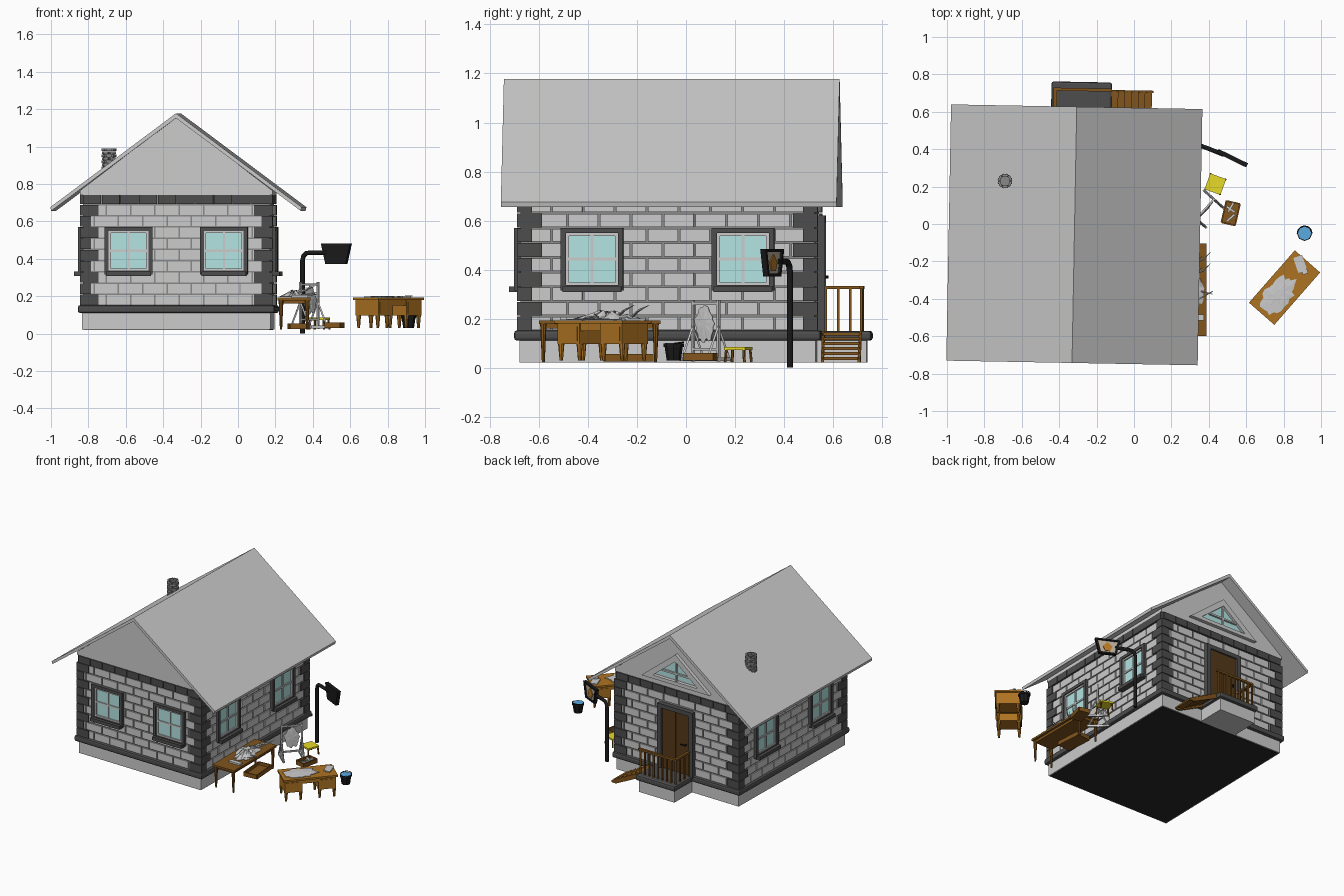
import bpy, bmesh, random
from math import radians, sin, cos, pi
from mathutils import Matrix, Vector

if "Cube" in bpy.data.objects:
    bpy.data.objects.remove(bpy.data.objects["Cube"])

random.seed(4)
T, I4 = Matrix.Translation, Matrix()
Rz = lambda a: Matrix.Rotation(radians(a), 4, 'Z')
MATS = {}
COL = dict(dark=(.075, .075, .075), mortar=(.25, .25, .25), glass=(.45, .78, .76), door=(.09, .04, .01),
           wood=(.22, .09, .012), desk=(.42, .17, .015), black=(.01, .01, .01), tan=(.5, .42, .33),
           amber=(.5, .2, .02), yellow=(.8, .7, .02), water=(.1, .4, .75), floor=(.02, .02, .02))


class Part:
    """Collects solids in one mesh, placed by matrix m."""
    def __init__(self, name, col=None, m=I4):
        self.name, self.col, self.m, self.bm = name, col, m, bmesh.new()

    def box(self, c, s, rot=I4):
        bmesh.ops.create_cube(self.bm, size=1, matrix=T(c) @ rot @ Matrix.Diagonal((*s, 1)))

    def span(self, x0, x1, y0, y1, z0, z1):
        self.box(((x0+x1)/2, (y0+y1)/2, (z0+z1)/2), (x1-x0, y1-y0, z1-z0))

    def rod(self, p, q, r1, r2=None, n=6):
        p, q = Vector(p), Vector(q)
        rot = (q-p).to_track_quat('Z', 'Y').to_matrix().to_4x4()
        bmesh.ops.create_cone(self.bm, cap_ends=True, segments=n, radius1=r1, radius2=r1 if r2 is None else r2,
                              depth=(q-p).length, matrix=T((p+q)/2) @ rot)

    def prism(self, pts, y0, y1):
        a, b = [[self.bm.verts.new((x, y, z)) for x, z in pts] for y in (y0, y1)]
        self.bm.faces.new(a)
        self.bm.faces.new(b[::-1])
        for i in range(len(a)):
            self.bm.faces.new((a[i-1], b[i-1], b[i], a[i]))

    def frame(self, pts, k, y0, y1):
        c = [sum(v)/len(pts) for v in zip(*pts)]
        ins = [(c[0]+(x-c[0])*k, c[1]+(z-c[1])*k) for x, z in pts]
        for i in range(len(pts)):
            self.prism([pts[i-1], pts[i], ins[i], ins[i-1]], y0, y1)

    def done(self):
        bmesh.ops.recalc_face_normals(self.bm, faces=self.bm.faces)
        me = bpy.data.meshes.new(self.name)
        self.bm.to_mesh(me)
        ob = bpy.data.objects.new(self.name, me)
        bpy.context.collection.objects.link(ob)
        ob.matrix_world = self.m
        if self.col:
            if self.col not in MATS:
                MATS[self.col] = bpy.data.materials.new(self.col)
                MATS[self.col].diffuse_color = (*COL[self.col], 1)
            me.materials.append(MATS[self.col])
        return ob


def make(name, col, m, fn):
    p = Part(name, col, m)
    fn(p)
    return p.done()


def rect(u, w, z0, z1):
    return [(u-w/2, z0), (u+w/2, z0), (u+w/2, z1), (u-w/2, z1)]


# House body, slightly turned
H = T((-.319, -.066, 0)) @ Rz(-1.06)
make('foundation', None, H, lambda p: (p.span(-.503, .503, -.603, .603, .022, .12), p.span(-.12, .17, .59, .805, .022, .12)))
make('floor_underside', 'floor', H, lambda p: p.span(-.495, .495, -.595, .595, .02, .03))
make('wall_core', 'mortar', H, lambda p: p.span(-.5, .5, -.6, .6, .12, .745))
# Rounded stone course around the base and porch
trim = make('base_course', 'dark', H, lambda p: (p.span(-.526, .526, -.626, .626, .11, .152), p.span(-.137, .187, .58, .826, .11, .15)))
bv = trim.modifiers.new('round', 'BEVEL')
bv.width, bv.segments = .012, 2
# Corner stones, alternating long and short
q = Part('corner_stones', 'dark', H)
for i in range(9):
    a, b = ((.1, .06), (.06, .1))[i % 2]
    for sx in (-1, 1):
        for sy in (-1, 1):
            q.box((sx*(.515-a/2), sy*(.613-b/2), .18+i*.06), (a, b, .056))
q.done()


def window(F, side, u):
    n = f'{side}_window_{"left" if u < 0 else "right"}'
    make(n+'_surround', 'dark', F, lambda p: (p.frame(rect(u, .255, .315, .57), .83, -.028, .005),
                                              p.span(u-.12, u+.12, -.05, 0, .308, .332)))
    make(n+'_sash', None, F, lambda p: (p.frame(rect(u, .215, .335, .55), .88, -.02, .005),
                                        p.box((u, -.009, .4425), (.012, .014, .2)), p.box((u, -.009, .4425), (.2, .014, .012))))
    make(n+'_glass', 'glass', F, lambda p: p.box((u, -.004, .4425), (.2, .012, .2)))


# Four walls: bricks, top course, windows
for side, ang, d, half, wins in (('front', 0, .6, .5, (-.255, .255)), ('right', 90, .5, .6, (-.308, .308)),
                                 ('back', 180, .6, .5, ()), ('left', 270, .5, .6, (-.308, .308))):
    F = H @ Rz(ang) @ T((0, -d, 0))
    holes = [(u-.12, u+.12, .32, .56) for u in wins] or [(-.13, .13, .1, .61)]
    br = Part(side+'_bricks', None, F)
    for i in range(9):
        z = .18+i*.06
        x = -half-(i % 2)*.065
        while x < half:
            segs = [(max(x, -half), min(x+.13, half)-.008)]
            for h0, h1, z0, z1 in holes:
                if z0 < z < z1:
                    segs = [s for a, b in segs for s in ((a, min(b, h0)), (max(a, h1), b))]
            for a, b in segs:
                if b-a > .01:
                    br.span(a, b, -.008, .01, z-.026, z+.026)
            x += .13
    br.done()
    tc = Part(side+'_top_course', 'dark', F)
    n = round(half*2/.1)
    for i in range(n):
        tc.box((-half+(i+.5)*2*half/n, 0, .717), (2*half/n-.004, .028, .05))
    tc.done()
    for u in wins:
        window(F, side, u)

# Gables and roof
make('gables', None, H, lambda p: p.prism([(-.514, .742), (.514, .742), (.514, .765), (0, 1.157), (-.514, .765)], -.608, .605))
for s, n in ((-1, 'left'), (1, 'right')):
    make(n+'_roof_slope', None, H, lambda p: p.prism([(0, 1.178), (s*.672, .676), (s*.667, .656), (0, 1.152)], -.677, .693))
# Chimney of stacked brick rings with a hollow top
C = T((-.69, .23, 0))
ch = Part('chimney', 'mortar', C)
ch.rod((0, 0, .82), (0, 0, .96), .031, n=12)
for k in range(10):
    for j in range(6):
        a = (j+k % 2*.5)*60
        ch.box((.031*cos(radians(a)), .031*sin(radians(a)), .84+k*.0158), (.012, .031, .0135), Rz(a))
ch.done()
B = H @ Rz(180) @ T((0, -.605, 0))
tri = [(-.28, .785), (.28, .785), (0, 1.01)]
tin = [(-.19, .82), (.19, .82), (0, .972)]
make('gable_window_frame', None, B, lambda p: (p.frame(tri, .66, -.025, .01), p.box((0, -.01, .88), (.012, .018, .16)),
                                               p.box((0, -.01, .865), (.23, .018, .012))))
make('gable_window_glass', 'glass', B, lambda p: p.prism(tin, -.006, .01))

# Back door
make('door_surround', 'dark', B, lambda p: (p.span(-.145, -.112, -.03, .01, .14, .62), p.span(.112, .145, -.03, .01, .14, .62),
                                            p.span(-.145, .145, -.03, .01, .59, .62)))
make('door_leaf', 'door', B, lambda p: [p.span(-.112+i*.056, -.058+i*.056, -.018, .01, .15, .59) for i in range(4)])
make('door_handle', 'black', B, lambda p: (p.rod((.085, -.01, .37), (.085, -.04, .37), .006), p.rod((.085, -.036, .37), (.05, -.036, .37), .005)))
# Porch railing and side steps
rl = Part('porch_railing', 'wood', H)
for i in range(9):
    rl.span(-.121+i*.036, -.111+i*.036, .78, .79, .145, .325)
for i in range(1, 4):
    rl.span(-.121, -.111, .79-i*.05-.01, .79-i*.05, .145, .325)
rl.span(-.125, .187, .777, .793, .32, .334)
rl.span(-.125, -.107, .63, .793, .32, .334)
rl.done()
st = Part('porch_steps', 'wood', H)
for i in range(6):
    st.box((.2+i*.036, .705, .138-i*.02), (.042, .15, .012))
for y in (.63, .78):
    st.prism([(.18, .15), (.41, .035), (.41, .02), (.375, .02), (.18, .115)], y-.006, y+.006)
st.done()

# Lamp post with hanging panel
cu = bpy.data.curves.new('lamp_post', 'CURVE')
cu.dimensions, cu.bevel_depth, cu.bevel_resolution, cu.use_fill_caps = '3D', .0125, 2, True
path = [(.345, .424, 0), (.345, .424, .39), (.35, .421, .415), (.365, .415, .43), (.385, .408, .433), (.48, .37, .433)]
sp = cu.splines.new('POLY')
sp.points.add(len(path)-1)
for pt, co in zip(sp.points, path):
    pt.co = (*co, 1)
lamp = bpy.data.objects.new('lamp_post', cu)
bpy.context.collection.objects.link(lamp)
S = T((.525, .35, 0)) @ Rz(-26)
trap = [(-.06, .372), (.06, .372), (.087, .483), (-.087, .483)]
make('lamp_panel_frame', 'black', S, lambda p: (p.frame(trap, .8, -.01, .014), p.prism(trap, -.01, 0)))
cu.materials.append(MATS['black'])
make('lamp_panel_face', 'tan', S, lambda p: p.prism([(x*.85, .43+(z-.43)*.82) for x, z in trap], -.002, .005))
make('lamp_light', 'amber', S, lambda p: p.prism([(-.018, .395), (.018, .395), (.032, .43), (0, .462), (-.032, .43)], 0, .01))

# Long work table beside the wall
lt = Part('long_table', 'wood')
lt.span(.212, .388, -.6, -.105, .178, .192)
lt.span(.228, .372, -.58, -.125, .16, .178)
for x in (.23, .37):
    for y in (-.582, -.124):
        lt.rod((x, y, .178), (x, y, .022), .013, .006, 8)
lt.done()

# Desk with two legged pedestals
D = T((.805, -.34, 0)) @ Rz(48.8)
make('desk_top', 'desk', D, lambda p: p.span(-.186, .186, -.09, .09, .18, .193))
pd = Part('desk_pedestals', 'desk', D)
pd.span(-.17, .17, -.075, .075, .15, .18)
for s in (-1, 1):
    pd.box((s*.115, 0, .138), (.12, .16, .085))
    for y in (-.081, .081):
        pd.box((s*.115, y, .138), (.1, .006, .06))
    for x in (.065, .165):
        for y in (-.068, .068):
            pd.rod((s*x, y, .098), (s*x, y, .03), .013, .007, 8)
pd.done()


# Irregular skins: a ragged fan with bumps
def skin(name, m, rx, ry, lift, n=28, rag=.3):
    p = Part(name, None, m)
    rings = []
    for f in (1, .6, .25):
        rings.append([p.bm.verts.new((rx*k*f*cos(2*pi*i/n), ry*k*f*sin(2*pi*i/n), lift*(1-f)*random.uniform(.4, 1)))
                      for i in range(n) for k in [random.uniform(1-rag, 1) if f == 1 else .9]])
    for r, s in zip(rings, rings[1:]):
        for i in range(n):
            p.bm.faces.new((r[i-1], r[i], s[i], s[i-1]))
    p.bm.faces.new(rings[-1])
    ob = p.done()
    sm = ob.modifiers.new('thick', 'SOLIDIFY')
    sm.thickness, sm.offset = .004, 1


skin('desk_skin', D @ T((-.05, 0, .194)), .13, .08, .006)
make('desk_sheet', None, D @ T((.15, .02, .197)) @ Rz(-30), lambda p: (p.box((0, 0, 0), (.05, .085, .008)), p.box((.01, -.045, .004), (.03, .03, .006))))
skin('table_skin', T((.3, -.32, .195)) @ Rz(8), .075, .15, .05)
tw = Part('antlers', None)
for y in (-.19, -.25):
    tw.rod((.27, y-.04, .2), (.37, y, .235), .006, .005)
    for k in (.3, .6, 1):
        tw.rod((.27+.1*k, y-.04+.04*k, .2+.035*k), (.3+.11*k, y-.01+.05*k, .235+.02*k), .005, .001)
tw.rod((.3, -.43, .2), (.42, -.36, .21), .006, .003)
tw.rod((.36, -.36, .207), (.42, -.375, .22), .005, .002)
tw.box((.33, -.5, .2), (.09, .03, .012))
tw.done()

# Stretching frame with hide
E = T((.38, .08, 0)) @ Rz(48)
ef = Part('stretching_frame', None, E)
for s in (-.07, .07):
    ef.box((s, 0, .15), (.011, .011, .25))
    ef.box((s, 0, .035), (.014, .15, .014))
    for t in (-1, 1):
        ef.rod((s, t*.065, .04), (s, 0, .17), .006, n=4)
for z in (.075, .262):
    ef.box((0, 0, z), (.15, .01, .011))
ef.done()
skin('stretched_hide', E @ T((0, -.004, .18)) @ Matrix.Rotation(radians(90), 4, 'X'), .058, .085, .006)

# Open crates
for nm, c, a, sx, sy in (('crate_by_frame', (.517, .058, .03), -13, .075, .118), ('crate_under_table', (.325, -.235, .025), 4, .1, .19)):
    make(nm, 'wood', T(c) @ Rz(a), lambda p: (p.box((0, 0, .004), (sx, sy, .008)),
         [p.box((s*sx/2, 0, .015), (.008, sy, .03)) for s in (-1, 1)], [p.box((0, s*sy/2, .015), (sx, .008, .03)) for s in (-1, 1)]))
make('crate_offcuts', None, T((.517, .058, .05)), lambda p: [p.box((0, y, 0), (.055, .012, .012), Rz(r)) for y, r in ((-.025, 40), (.02, -35), (.03, 60))])

# Stool with yellow seat
K = T((.435, .213, 0)) @ Rz(-20)
make('stool_seat', 'yellow', K, lambda p: p.box((0, 0, .079), (.09, .09, .012)))
make('stool_legs', 'wood', K, lambda p: [p.rod((x*.038, y*.038, .074), (x*.042, y*.042, .022), .006) for x in (-1, 1) for y in (-1, 1)])

# Water bucket
W = T((.912, -.05, 0))
make('bucket', 'black', W, lambda p: (p.rod((0, 0, .03), (0, 0, .092), .029, .038, 8), p.rod((0, 0, .084), (0, 0, .098), .041, n=8)))
make('bucket_water', 'water', W, lambda p: p.rod((0, 0, .092), (0, 0, .1), .036, n=8))
make('bucket_handle', 'black', W, lambda p: [p.rod((.04*cos(a), .04*sin(a), .098+.006*sin(a)), (.04*cos(a+pi/6), .04*sin(a+pi/6), .098+.006*sin(a+pi/6)), .003)
                                             for a in [i*pi/6 for i in range(6)]])

for m in bpy.data.materials:
    if m.users and not m.is_grease_pencil:
        m.use_nodes = True
        m.node_tree.nodes["Principled BSDF"].inputs["Base Color"].default_value = m.diffuse_color
